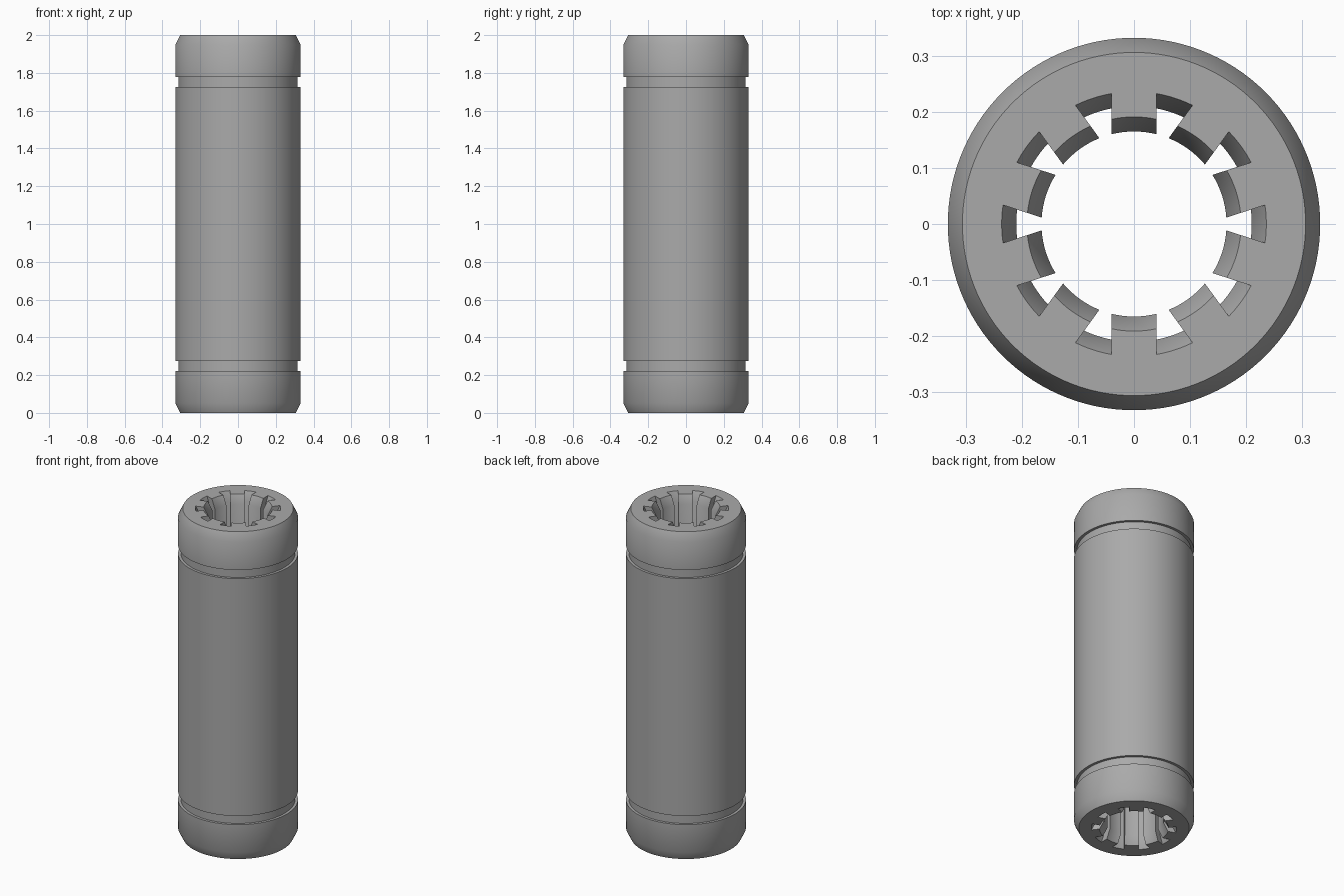
import bpy, bmesh
from math import sin, cos, asin, pi, radians

cube = bpy.data.objects.get("Cube")
if cube:
    bpy.data.objects.remove(cube, do_unlink=True)

TEETH = 10
HALF_TOOTH = 0.04      # teeth have parallel sides
BORE, SLOT = 0.165, 0.21
FLARE, CHAMFER = 0.026, 0.052
SEGMENTS = 120

steel = bpy.data.materials.new("steel grey")
steel.use_nodes = True
colour = (0.4, 0.4, 0.4, 1)
steel.diffuse_color = colour
steel.node_tree.nodes["Principled BSDF"].inputs["Base Color"].default_value = colour


def arc(radius, start, end, steps):
    """Points on an arc, angles measured from +y."""
    return [(radius * sin(a), radius * cos(a))
            for a in (start + (end - start) * i / steps for i in range(steps + 1))]


def outer_ring(radius):
    return arc(radius, 0, 2 * pi, SEGMENTS)[:-1]


def bore_ring(flare):
    """Toothed bore outline, widened by the flare at the mouths."""
    pitch = 2 * pi / TEETH
    tip, root = (asin(HALF_TOOTH / (r + flare)) for r in (BORE, SLOT))
    points = []
    for i in range(TEETH):
        c = i * pitch
        points += arc(BORE + flare, c - tip, c + tip, 8)
        points += arc(SLOT + flare, c + root, c + pitch - root, 5)
    return points


def add_wall(bm, levels):
    """Loft a stack of outlines and return the first and last edge loops."""
    rings = [[bm.verts.new((x, y, z)) for x, y in pts] for z, pts in levels]
    for low, high in zip(rings, rings[1:]):
        for i in range(len(low)):
            bm.faces.new((low[i - 1], low[i], high[i], high[i - 1]))
    return [[bm.edges.get((r[i - 1], r[i])) for i in range(len(r))]
            for r in (rings[0], rings[-1])]


# Outer profile of the lower half: chamfered end and retaining groove
half = [(0, 0.306), (CHAMFER, 0.332), (0.222, 0.332), (0.222, 0.316),
        (0.275, 0.316), (0.275, 0.332)]
profile = half + [(2 - z, r) for z, r in reversed(half)]

bm = bmesh.new()
outer = add_wall(bm, [(z, outer_ring(r)) for z, r in profile])

# Slotted bore, flared at both mouths
inner = add_wall(bm, [(z, bore_ring(f)) for z, f in
                      ((0, FLARE), (CHAMFER, 0), (2 - CHAMFER, 0), (2, FLARE))])

# Flat end faces between the rim and the bore
for rim, mouth in zip(outer, inner):
    bmesh.ops.triangle_fill(bm, use_beauty=True, edges=rim + mouth)
bmesh.ops.recalc_face_normals(bm, faces=bm.faces)

mesh = bpy.data.meshes.new("bearing_sleeve")
bm.to_mesh(mesh)
bm.free()
mesh.materials.append(steel)
sleeve = bpy.data.objects.new("bearing_sleeve", mesh)
bpy.context.collection.objects.link(sleeve)

bpy.ops.object.select_all(action='DESELECT')
sleeve.select_set(True)
bpy.context.view_layer.objects.active = sleeve
bpy.ops.object.shade_smooth_by_angle(angle=radians(30))
